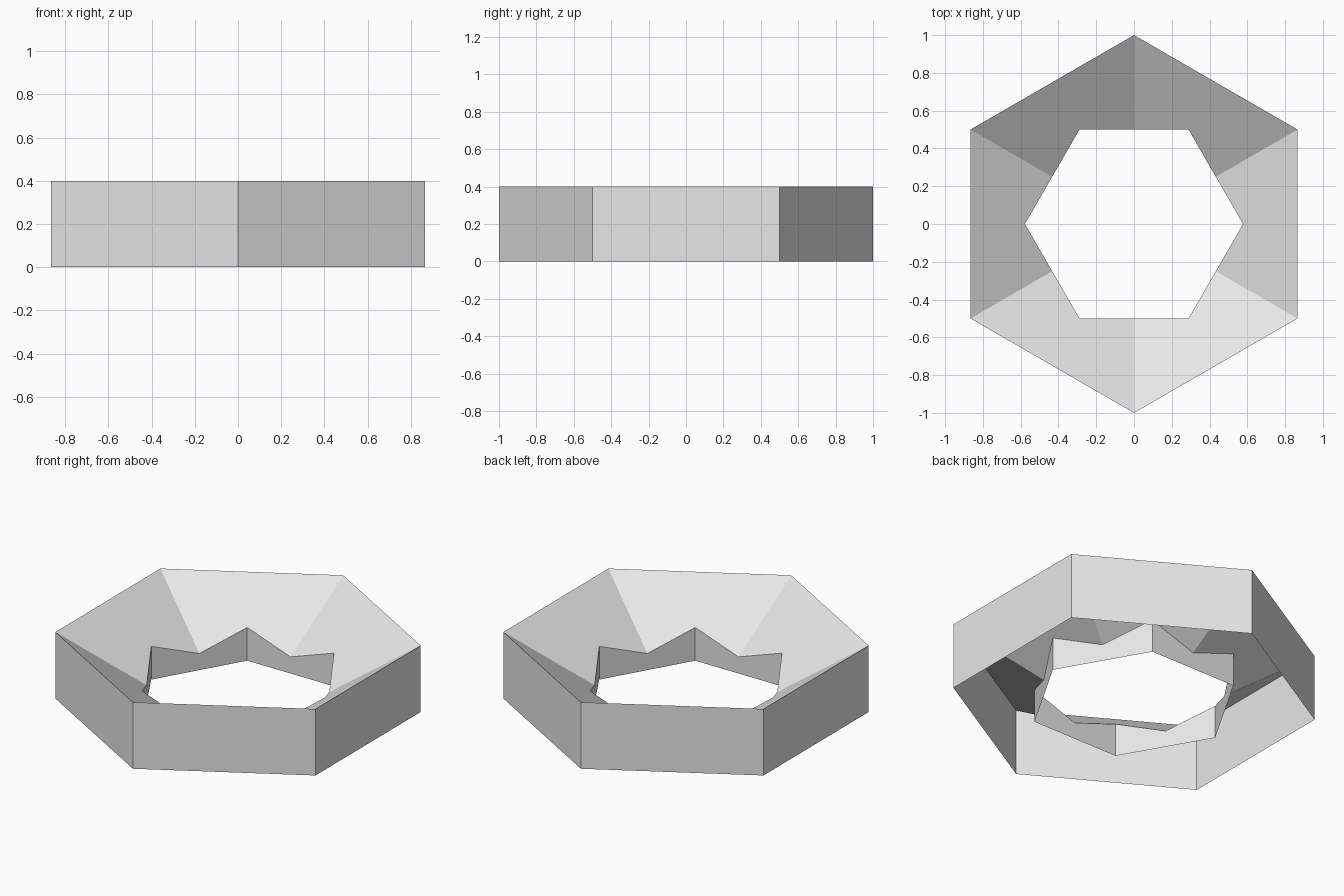
import bpy
import bmesh
from math import cos, sin, pi, sqrt

cube = bpy.data.objects.get("Cube")
if cube:
    bpy.data.objects.remove(cube, do_unlink=True)

HEIGHT = 0.4
OUTER_R = 1.0
HOLE_R = 1 / sqrt(3)
SIDES = 6

grey = bpy.data.materials.new("light_grey")
grey.use_nodes = True
colour = (0.8, 0.8, 0.8, 1)
grey.diffuse_color = colour
grey.node_tree.nodes["Principled BSDF"].inputs["Base Color"].default_value = colour

bm = bmesh.new()


def ring(radius, z, start):
    """Six vertices evenly spaced around the vertical axis."""
    angles = [start + k * 2 * pi / SIDES for k in range(SIDES)]
    return [bm.verts.new((radius * cos(a), radius * sin(a), z)) for a in angles]


# Outer hexagon has points at front and back; the hole is turned by half a side
half = pi / SIDES
rim_base = ring(OUTER_R, 0, half)
rim_top = ring(OUTER_R, HEIGHT, half)
hole_base = ring(HOLE_R, 0, 2 * half)
hole_peak = ring(HOLE_R, HEIGHT / 2, 2 * half)
hole_dip = ring(HOLE_R * cos(half), HEIGHT / 4, half)

for k in range(SIDES):
    n = (k + 1) % SIDES
    # Outer wall
    bm.faces.new((rim_base[k], rim_base[n], rim_top[n], rim_top[k]))
    # Slope falling inward to the zigzag edge of the hole
    bm.faces.new((rim_top[k], rim_top[n], hole_dip[n], hole_peak[k], hole_dip[k]))
    # Wall of the hole, open underneath
    bm.faces.new((hole_peak[k], hole_dip[n], hole_peak[n], hole_base[n], hole_base[k]))

mesh = bpy.data.meshes.new("hexagonal_ring")
bm.to_mesh(mesh)
bm.free()
mesh.materials.append(grey)
ring_object = bpy.data.objects.new("hexagonal_ring", mesh)
bpy.context.collection.objects.link(ring_object)
